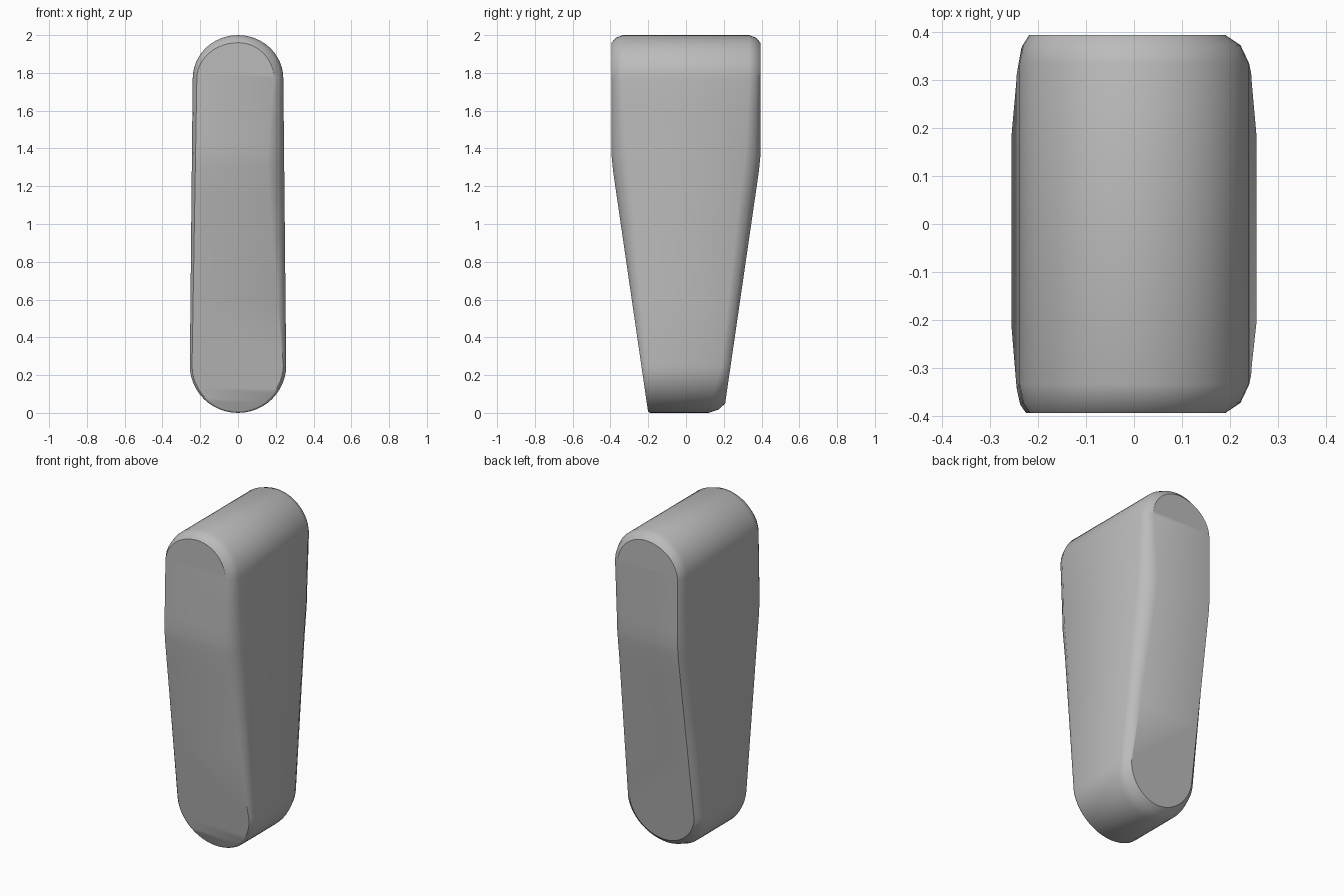
import bpy, bmesh, math

if "Cube" in bpy.data.objects:
    bpy.data.objects.remove(bpy.data.objects["Cube"], do_unlink=True)


def lerp(table, z):
    """Piecewise linear lookup, table ordered by rising z."""
    for (za, a), (zb, b) in zip(table, table[1:]):
        if z <= zb:
            return a + (b - a) * max(0, z - za) / (zb - za)
    return table[-1][1]


# Half depth: straight head, tapering to a narrow foot
DEPTH = [(0, 0.2), (1.28, 0.386), (1.36, 0.394), (2, 0.394)]

# Edge rounding (inset across, inset in depth) for each end and side
BROAD = [(0, 0.02), (0.25, 0.015), (1.2, 0.085), (1.4, 0.085), (1.77, 0.05), (2, 0.05)]
BROAD_DEEP = [(0, 0.01), (0.25, 0.03), (1.25, 0.085), (1.77, 0.06), (2, 0.06)]
TIGHT = [(0, 0.01), (1.77, 0.022), (2, 0.022)]
TIGHT_DEEP = [(0, 0.01), (0.25, 0.02), (1.77, 0.06), (2, 0.06)]
BACK_BROAD = [(0, 0.05), (0.25, 0.04)] + BROAD[2:]
BACK_TIGHT = [(0, 0.05), (0.25, 0.035), (1.77, 0.022), (2, 0.022)]
BACK_DEEP = [(0, 0.08), (0.25, 0.05)] + BROAD_DEEP[2:]
ROUNDING = {
    (-1, 1): (BROAD, BROAD_DEEP), (-1, -1): (TIGHT, TIGHT_DEEP),
    (1, 1): (BACK_BROAD, BACK_DEEP), (1, -1): (BACK_TIGHT, BACK_DEEP),
}

# Half outline from crown to foot: x, z, cosine, sine of the outward direction
TOP_Z, TOP_W, LOW_Z, LOW_W, STEPS = 1.77, 0.24, 0.25, 0.255, 12
arc = [math.pi / 2 * i / STEPS for i in range(STEPS + 1)]
outline = [(TOP_W * math.sin(a), TOP_Z + (2 - TOP_Z) * math.cos(a), math.sin(a), math.cos(a)) for a in arc]
for z in (1.6, 1.45, 1.36, 1.32, 1.28, 1.15, 0.9, 0.6):
    outline.append((lerp([(LOW_Z, LOW_W), (TOP_Z, TOP_W)], z), z, 1, 0))
outline += [(LOW_W * math.cos(a), LOW_Z * (1 - math.sin(a)), math.cos(a), -math.sin(a)) for a in arc]


def strand(bm, end, side):
    """Points of the outer, middle and inner edge loops for one end and side."""
    across, deep = ROUNDING[end, side]
    rows = []
    for x, z, c, s in outline:
        inset = lerp(across, z) * c
        rise = -0.04 * s if s > 0 else -s * (0.05 if end > 0 else 0.01)
        row = []
        for k, drop in ((0, 1), (0.36, 0.36), (1, 0)):
            zz = z + rise * k
            y = end * (lerp(DEPTH, zz) - lerp(deep, z) * drop)
            row.append(bm.verts.new((side * (x - inset * k), y, zz)))
        rows.append(row)
    return rows


def bridge(bm, a, b):
    for i in range(len(a) - 1):
        bm.faces.new((a[i], a[i + 1], b[i + 1], b[i]))


bm = bmesh.new()
loops = {key: strand(bm, *key) for key in ROUNDING}
column = lambda key, k: [row[k] for row in loops[key]]
for key in loops:                       # rounded edges
    for k in (0, 1):
        bridge(bm, column(key, k), column(key, k + 1))
for n in (-1, 1):
    bridge(bm, column((n, -1), 2), column((n, 1), 2))     # end faces
    bridge(bm, column((-1, n), 0), column((1, n), 0))     # broad sides
bmesh.ops.remove_doubles(bm, verts=bm.verts, dist=0.0005)
bmesh.ops.recalc_face_normals(bm, faces=bm.faces)

mesh = bpy.data.meshes.new("tapered_block")
bm.to_mesh(mesh)
bm.free()
block = bpy.data.objects.new("tapered_block", mesh)
bpy.context.collection.objects.link(block)

# Single grey finish
grey = bpy.data.materials.new("plain grey")
grey.use_nodes = True
colour = (0.5, 0.5, 0.5, 1)
grey.diffuse_color = colour
grey.node_tree.nodes["Principled BSDF"].inputs["Base Color"].default_value = colour
mesh.materials.append(grey)

bpy.context.view_layer.objects.active = block
block.select_set(True)
bpy.ops.object.shade_smooth_by_angle(angle=math.radians(32))
